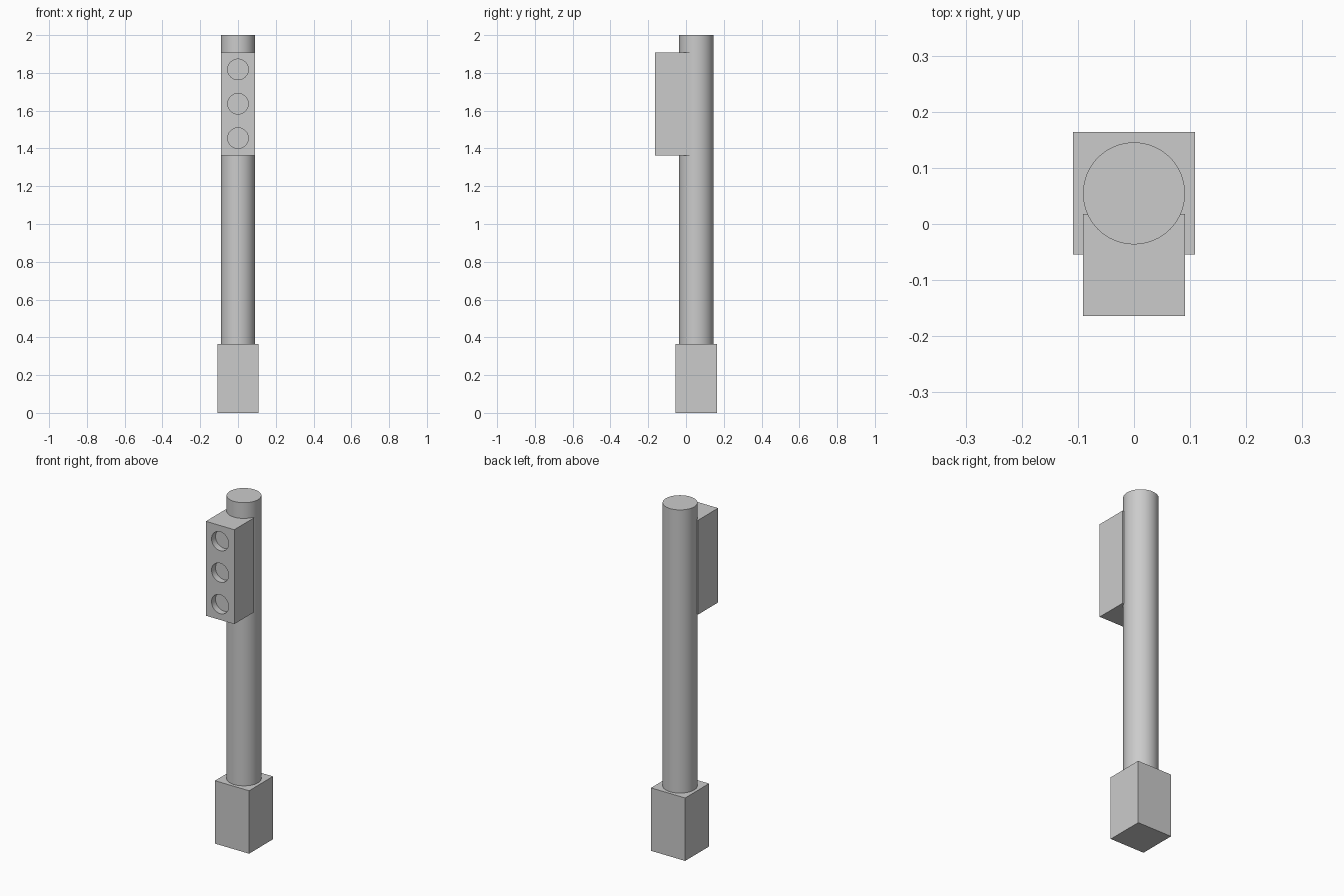
import bpy
import math

cube = bpy.data.objects.get("Cube")
if cube:
    bpy.data.objects.remove(cube, do_unlink=True)

U = 2 / 110  # design unit: the whole signal is 110 units tall

grey = bpy.data.materials.new("plain grey")
grey.use_nodes = True
grey.diffuse_color = (0.6, 0.6, 0.6, 1)
grey.node_tree.nodes["Principled BSDF"].inputs["Base Color"].default_value = (0.6, 0.6, 0.6, 1)


def finish(name):
    obj = bpy.context.object
    obj.name = name
    bpy.ops.object.transform_apply(location=False, rotation=True, scale=True)
    obj.data.materials.append(grey)
    return obj


def block(name, centre, size):
    bpy.ops.mesh.primitive_cube_add(size=1, location=[c * U for c in centre])
    bpy.context.object.scale = [s * U for s in size]
    return finish(name)


def cylinder(name, centre, radius, depth, tilt=0):
    bpy.ops.mesh.primitive_cylinder_add(
        vertices=64, radius=radius * U, depth=depth * U,
        location=[c * U for c in centre], rotation=(tilt, 0, 0))
    return finish(name)


def smooth(obj):
    bpy.ops.object.select_all(action="DESELECT")
    obj.select_set(True)
    bpy.context.view_layer.objects.active = obj
    bpy.ops.object.shade_smooth_by_angle(angle=math.radians(30))


# Square foot and round pole
block("base", (0, 3, 10), (12, 12, 20))
smooth(cylinder("pole", (0, 3, 65), 5, 90))

# Lamp housing with three round recesses in its front
housing = block("lamp_housing", (0, -4, 90), (10, 10, 30))
for z in (80, 90, 100):
    cutter = cylinder("lamp_cutter", (0, -9, z), 3, 4, math.pi / 2)
    cutter.hide_render = True
    cut = housing.modifiers.new("lamp recess", "BOOLEAN")
    cut.operation = "DIFFERENCE"
    cut.solver = "EXACT"
    cut.object = cutter
    bpy.context.view_layer.objects.active = housing
    bpy.ops.object.modifier_apply(modifier=cut.name)
    bpy.data.objects.remove(cutter, do_unlink=True)
smooth(housing)
